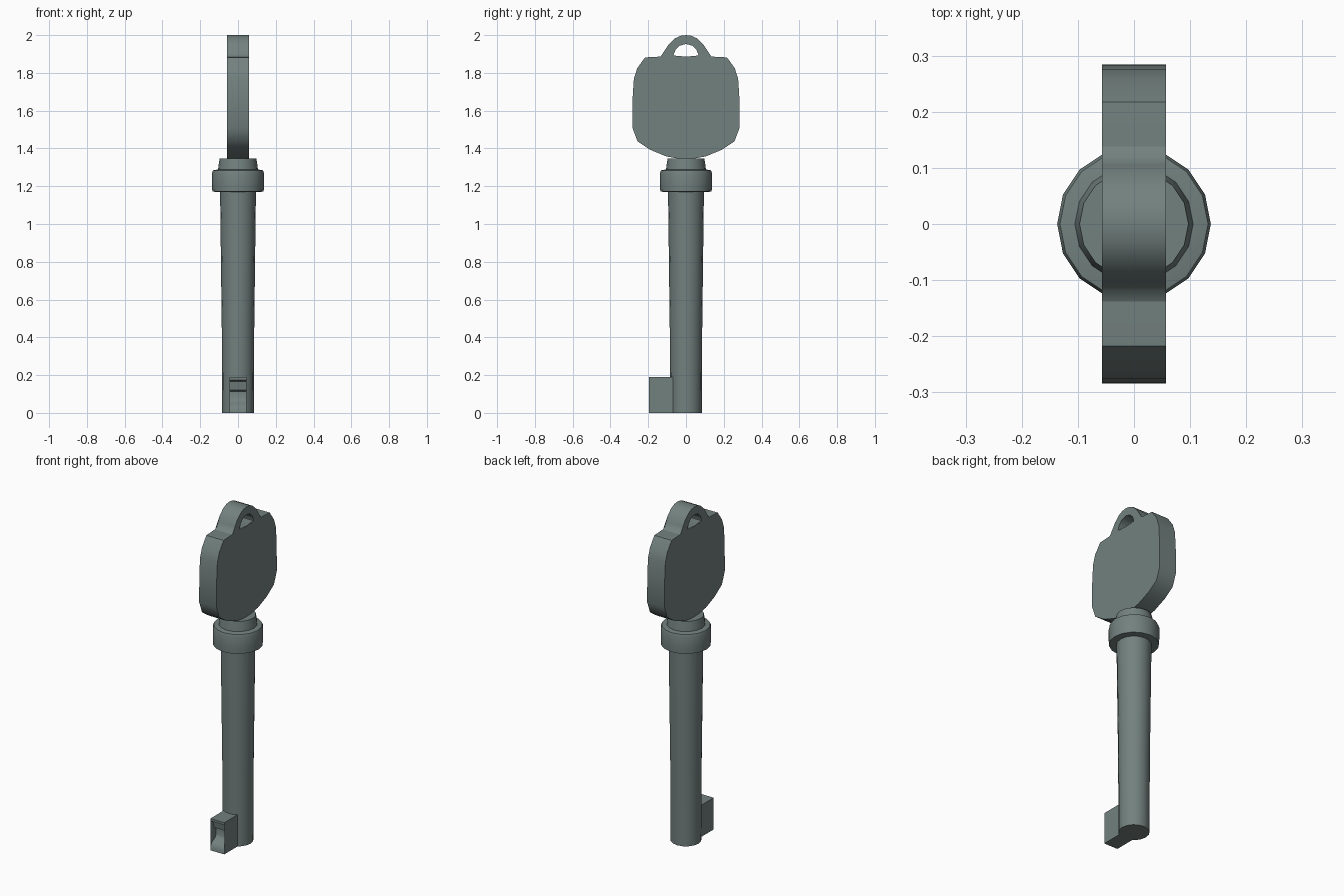
import bpy, bmesh, math

if "Cube" in bpy.data.objects:
    bpy.data.objects.remove(bpy.data.objects["Cube"])

metal = bpy.data.materials.new("grey green metal")
metal.diffuse_color = (0.17, 0.22, 0.21, 1)
metal.use_nodes = True
metal.node_tree.nodes["Principled BSDF"].inputs["Base Color"].default_value = metal.diffuse_color


def finish(bm, name, angle=40):
    bmesh.ops.recalc_face_normals(bm, faces=bm.faces[:])
    me = bpy.data.meshes.new(name)
    bm.to_mesh(me)
    bm.free()
    ob = bpy.data.objects.new(name, me)
    bpy.context.collection.objects.link(ob)
    me.materials.append(metal)
    bpy.ops.object.select_all(action='DESELECT')
    ob.select_set(True)
    bpy.context.view_layer.objects.active = ob
    bpy.ops.object.shade_smooth_by_angle(angle=math.radians(angle))
    return ob


def lathe(name, profile, n=16):
    """Capped turned part from (radius, z) pairs."""
    bm = bmesh.new()
    rings = [[bm.verts.new((r * math.cos(2 * math.pi * i / n),
                            r * math.sin(2 * math.pi * i / n), z))
              for i in range(n)] for r, z in profile]
    for a, b in zip(rings, rings[1:]):
        for i in range(n):
            j = (i + 1) % n
            bm.faces.new((a[i], a[j], b[j], b[i]))
    bm.faces.new(rings[0])
    bm.faces.new(rings[-1])
    return finish(bm, name)


def slab(name, outline, half):
    """Extrude a closed (y, z) outline along x."""
    bm = bmesh.new()
    a = [bm.verts.new((-half, y, z)) for y, z in outline]
    b = [bm.verts.new((half, y, z)) for y, z in outline]
    caps = [bm.faces.new(a), bm.faces.new(b)]
    for i in range(len(a)):
        j = (i + 1) % len(a)
        bm.faces.new((a[i], a[j], b[j], b[i]))
    bmesh.ops.triangulate(bm, faces=caps)
    return finish(bm, name)


def mirrored(half_outline):
    """Complete an outline by mirroring it across y = 0."""
    return half_outline + [(-y, z) for y, z in reversed(half_outline) if y > 1e-6]


# Tapered shaft, collar and neck
lathe("shaft", [(0.084, 0.0), (0.086, 0.45), (0.095, 1.18)])
lathe("collar", [(0.094, 1.17), (0.136, 1.171), (0.137, 1.2),
                 (0.137, 1.27), (0.132, 1.284), (0.1, 1.29)])
lathe("neck", [(0.107, 1.275), (0.103, 1.31), (0.097, 1.346)])

# Flat rounded bow of the key
slab("bow", mirrored([
    (0, 1.345), (0.05, 1.348), (0.105, 1.358), (0.19, 1.393), (0.257, 1.438),
    (0.284, 1.51), (0.283, 1.66), (0.276, 1.77), (0.258, 1.825),
    (0.217, 1.882), (0.14, 1.886), (0, 1.884)]), 0.057)

# Hanging loop on top of the bow: flared arch outside, half round hole inside
outer = [(0.145, 1.87), (0.14, 1.885), (0.118, 1.895), (0.105, 1.92),
         (0.092, 1.95), (0.058, 1.983), (0.03, 1.996), (0, 2.0)]
arch = outer + [(-y, z) for y, z in reversed(outer[:-1])]
hole = [(-0.065, 1.87), (-0.065, 1.898), (-0.055, 1.922), (-0.033, 1.944), (0, 1.953)]
hole += [(-y, z) for y, z in reversed(hole[:-1])]
slab("hanging_loop", arch + hole, 0.057)

# Base of the loop hole
slab("loop_seat", [(-0.08, 1.87), (0.08, 1.87), (0.08, 1.893),
                   (0, 1.886), (-0.08, 1.893)], 0.0565)

# Notched bit at the shaft tip
slab("bit", [(-0.05, 0.0), (-0.195, 0.0), (-0.193, 0.022), (-0.178, 0.045),
             (-0.15, 0.058), (-0.14, 0.078), (-0.14, 0.112), (-0.16, 0.122),
             (-0.167, 0.165), (-0.195, 0.175), (-0.195, 0.189), (-0.05, 0.189)], 0.046)
